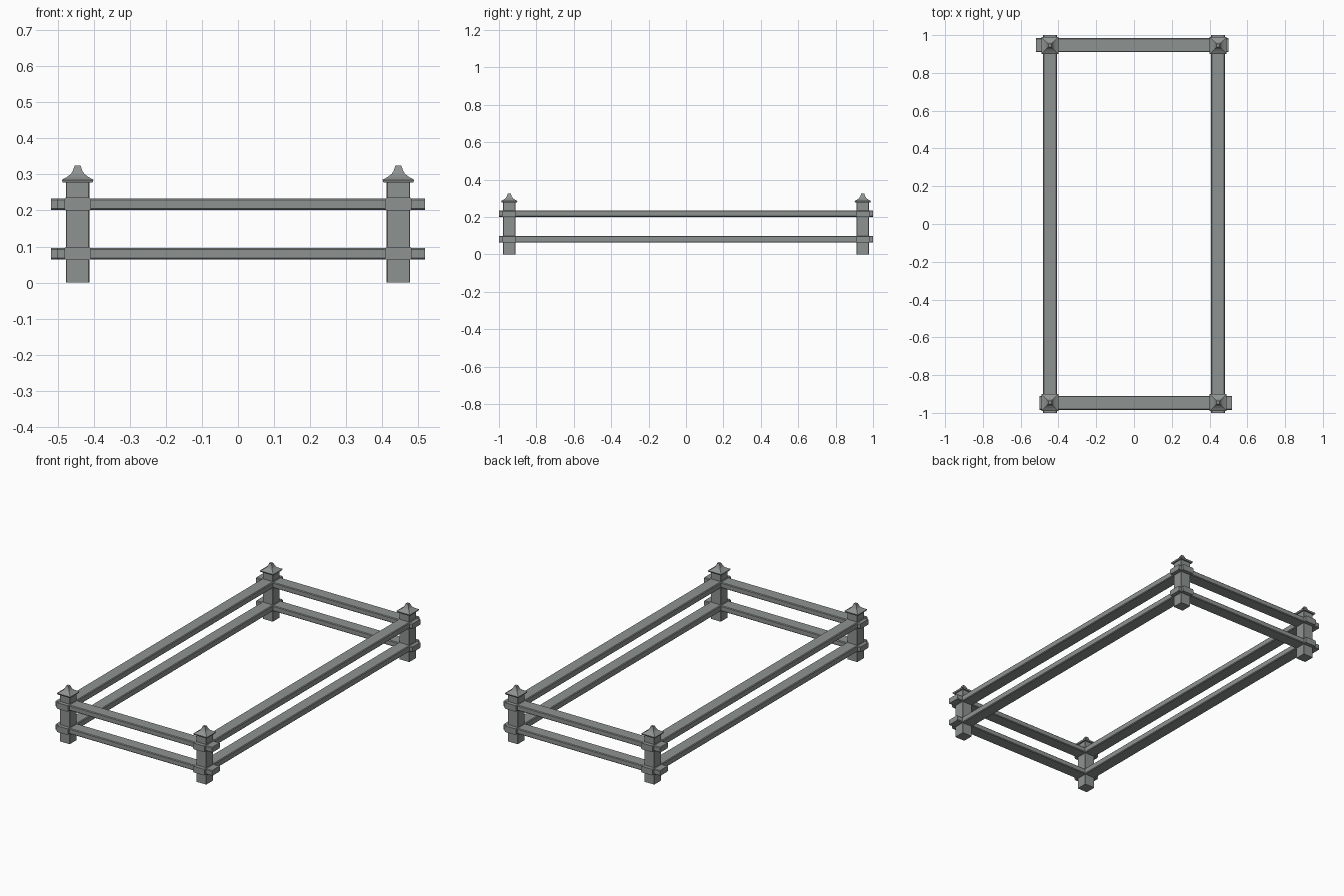
import bpy
import bmesh

cube = bpy.data.objects.get("Cube")
if cube:
    bpy.data.objects.remove(cube, do_unlink=True)

grey = bpy.data.materials.new("weathered grey")
grey.use_nodes = True
COLOUR = (0.27, 0.29, 0.28, 1)
grey.diffuse_color = COLOUR
grey.node_tree.nodes["Principled BSDF"].inputs["Base Color"].default_value = COLOUR

POST_X, POST_Y = 0.445, 0.945


def finish(name, bm, location):
    mesh = bpy.data.meshes.new(name)
    bmesh.ops.recalc_face_normals(bm, faces=bm.faces)
    bm.to_mesh(mesh)
    bm.free()
    mesh.materials.append(grey)
    obj = bpy.data.objects.new(name, mesh)
    obj.location = location
    bpy.context.scene.collection.objects.link(obj)
    return obj


def beam(name, location, size, bevel):
    bm = bmesh.new()
    bmesh.ops.create_cube(bm, size=1)
    bmesh.ops.scale(bm, vec=size, verts=bm.verts)
    # Chamfer only the four edges that run along the beam
    axis = max(range(3), key=lambda i: size[i])
    along = [e for e in bm.edges
             if abs((e.verts[0].co - e.verts[1].co)[axis]) > 0.01]
    bmesh.ops.bevel(bm, geom=along, offset=bevel, segments=1,
                    affect='EDGES', profile=0.5)
    return finish(name, bm, location)


def square_cap(name, location, profile):
    # Stack square rings of (half width, height) and bridge them
    bm = bmesh.new()
    rings = [[bm.verts.new((sx * r, sy * r, z))
              for sx, sy in ((-1, -1), (1, -1), (1, 1), (-1, 1))]
             for r, z in profile]
    for low, high in zip(rings, rings[1:]):
        for i in range(4):
            j = (i + 1) % 4
            bm.faces.new((low[i], low[j], high[j], high[i]))
    bm.faces.new(rings[0][::-1])
    bm.faces.new(rings[-1])
    return finish(name, bm, location)


# Corner posts with flared pyramid caps
CAP = [(0.041, 0.277), (0.044, 0.285), (0.030, 0.293),
       (0.018, 0.302), (0.013, 0.311), (0.008, 0.325)]
for side, sx in (("left", 1), ("right", -1)):
    for end, sy in (("front", -1), ("back", 1)):
        x, y = sx * POST_X, sy * POST_Y
        beam(f"{end}_{side}_post", (x, y, 0.14), (0.065, 0.065, 0.28), 0.002)
        square_cap(f"{end}_{side}_cap", (x, y, 0), CAP)

# Two levels of rails around the posts
for level, z in (("lower", 0.081), ("upper", 0.218)):
    for side, sx in (("left", 1), ("right", -1)):
        beam(f"{level}_{side}_rail", (sx * POST_X, 0, z),
             (0.073, 2.0, 0.036), 0.004)
    for end, sy in (("front", -1), ("back", 1)):
        beam(f"{level}_{end}_rail", (-sy * 0.009, sy * 0.947, z - 0.001),
             (1.02, 0.075, 0.032), 0.004)
